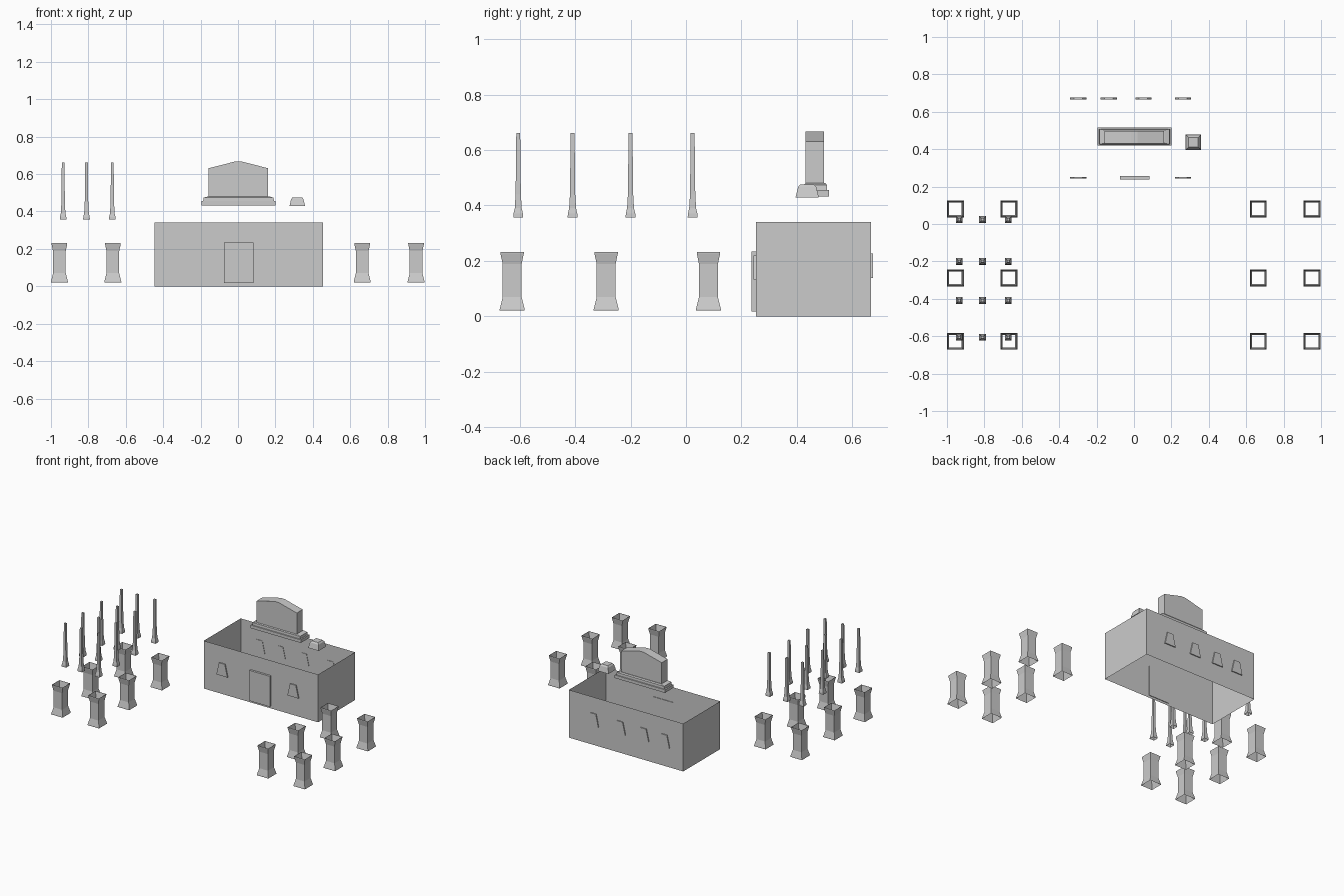
import bpy

if "Cube" in bpy.data.objects:
    bpy.data.objects.remove(bpy.data.objects["Cube"])


def make(name, verts, faces):
    mesh = bpy.data.meshes.new(name)
    mesh.from_pydata(verts, [], faces)
    mesh.update()
    obj = bpy.data.objects.new(name, mesh)
    bpy.context.collection.objects.link(obj)
    return obj


def square_loft(name, x, y, rings, bottom=False, top=False):
    """Stack of rectangles; each ring is (half_x, half_y, z)."""
    verts, faces = [], []
    for hx, hy, z in rings:
        verts += [(x - hx, y - hy, z), (x + hx, y - hy, z),
                  (x + hx, y + hy, z), (x - hx, y + hy, z)]
    for r in range(len(rings) - 1):
        for i in range(4):
            a, b = r * 4 + i, r * 4 + (i + 1) % 4
            faces.append((a, b, b + 4, a + 4))
    if bottom:
        faces.append((3, 2, 1, 0))
    if top:
        n = len(verts)
        faces.append((n - 4, n - 3, n - 2, n - 1))
    return make(name, verts, faces)


def slab(name, outline, y0, y1):
    """Front-view (x, z) outline, counter-clockwise, given depth in y."""
    n = len(outline)
    verts = [(x, y0, z) for x, z in outline] + [(x, y1, z) for x, z in outline]
    faces = [tuple(range(n)), tuple(reversed(range(n, 2 * n)))]
    faces += [(i, i + n, (i + 1) % n + n, (i + 1) % n) for i in range(n)]
    return make(name, verts, faces)


# Main building: four thin walls, open above and below
square_loft("building_walls", 0.004, 0.46, [(0.45, 0.208, 0), (0.45, 0.208, 0.34)])

# Door, set through the front wall
slab("door", [(-0.076, 0.017), (0.084, 0.017), (0.084, 0.234), (-0.076, 0.234)],
     0.237, 0.256)


# Tapered windows
def window(name, x, y0, y1, z):
    slab(name, [(x - 0.043, z), (x + 0.043, z), (x + 0.023, z + 0.088),
                (x - 0.023, z + 0.088)], y0, y1)


for x in (-0.298, 0.261):
    window("front_window", x, 0.244, 0.252, 0.132)
for x in (-0.298, -0.135, 0.05, 0.261):
    window("back_window", x, 0.665, 0.675, 0.138)

# Roof sign: stepped plinth and gabled panel
square_loft("sign_plinth", 0.003, 0.467,
            [(0.198, 0.048, 0.433), (0.198, 0.048, 0.455), (0.189, 0.042, 0.456),
             (0.187, 0.041, 0.474), (0.161, 0.035, 0.481)], True, True)
slab("sign_panel", [(-0.157, 0.478), (0.161, 0.478), (0.161, 0.631), (0.02, 0.667),
                    (-0.016, 0.667), (-0.157, 0.631)], 0.431, 0.497)

# Small roof vent beside the sign
square_loft("roof_vent", 0.317, 0.437,
            [(0.042, 0.042, 0.428), (0.033, 0.033, 0.466), (0.025, 0.025, 0.476)],
            True, True)

# Hollow flared piers, in two blocks of six
for x in (-0.955, -0.669, 0.664, 0.952):
    for y in (-0.627, -0.288, 0.081):
        square_loft("pier", x, y, [(h, h, z) for h, z in
                    ((0.045, 0.021), (0.045, 0.026), (0.034, 0.07),
                     (0.034, 0.188), (0.042, 0.226), (0.042, 0.232))])

# Slender posts with flared feet
for x in (-0.935, -0.81, -0.672):
    for y in (-0.605, -0.409, -0.2, 0.024):
        square_loft("post", x, y, [(h, h, z) for h, z in
                    ((0.018, 0.356), (0.017, 0.37), (0.0125, 0.39),
                     (0.0095, 0.44), (0.007, 0.662))], False, True)
